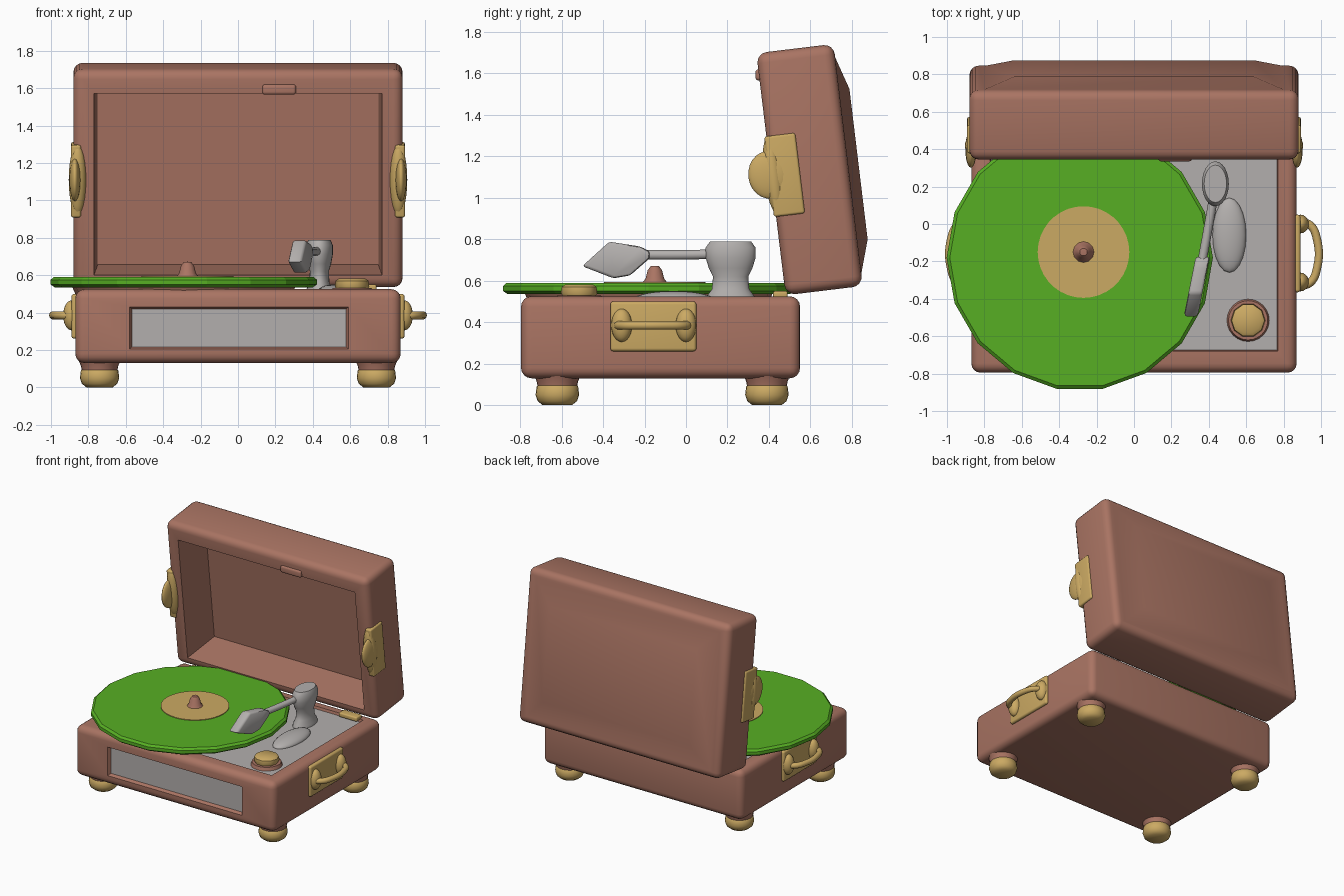
import bpy, bmesh, math
from mathutils import Vector, Matrix

if "Cube" in bpy.data.objects:
    bpy.data.objects.remove(bpy.data.objects["Cube"])


def material(name, rgb):
    m = bpy.data.materials.new(name)
    m.diffuse_color = (*rgb, 1)
    m.use_nodes = True
    m.node_tree.nodes["Principled BSDF"].inputs["Base Color"].default_value = m.diffuse_color
    return m


BROWN = material("brown leather", (0.40, 0.175, 0.125))
TAN = material("brass tan", (0.60, 0.40, 0.125))
GREY = material("warm grey", (0.45, 0.43, 0.42))
GREEN = material("record green", (0.095, 0.43, 0.017))


def finish(bm, name, *mats, smooth=True):
    bmesh.ops.recalc_face_normals(bm, faces=bm.faces)
    me = bpy.data.meshes.new(name)
    bm.to_mesh(me)
    bm.free()
    for m in mats:
        me.materials.append(m)
    ob = bpy.data.objects.new(name, me)
    bpy.context.collection.objects.link(ob)
    if smooth:
        for o in bpy.context.selected_objects:
            o.select_set(False)
        ob.select_set(True)
        bpy.context.view_layer.objects.active = ob
        bpy.ops.object.shade_smooth_by_angle(angle=math.radians(42))
    return ob


def round_box(lo, hi, r):
    """Box between two corners with rounded edges."""
    bm = bmesh.new()
    bmesh.ops.create_cube(bm, size=1)
    for v in bm.verts:
        v.co = Vector([l + (h - l) * (c + 0.5) for l, h, c in zip(lo, hi, v.co)])
    bmesh.ops.bevel(bm, geom=bm.edges[:], offset=r, segments=4, profile=0.5, affect='EDGES')
    bm.normal_update()
    return bm


def step_face(bm, direction, rect, depth, taper=0.01, mat=0):
    """Cut a rectangle into the main face on one side, then push it in or out."""
    d = Vector(direction)
    f = max((f for f in bm.faces if f.normal.dot(d) > 0.99), key=lambda f: f.calc_area())
    bmesh.ops.inset_region(bm, faces=[f], thickness=0.002, use_even_offset=True)
    axes = [a for a in range(3) if abs(d[a]) < 0.5]
    mid = f.calc_center_median()
    for v in f.verts:
        for a, (lo, hi) in zip(axes, rect):
            v.co[a] = lo if v.co[a] < mid[a] else hi
    bm.normal_update()
    bmesh.ops.inset_region(bm, faces=[f], thickness=taper, depth=depth, use_even_offset=True)
    f.material_index = mat
    bm.normal_update()


def lathe(name, profile, mat, loc, segs=24, smooth=True, scale=(1, 1, 1)):
    bm = bmesh.new()
    vs = [bm.verts.new((r, 0, z)) for r, z in profile]
    es = [bm.edges.new(p) for p in zip(vs, vs[1:])]
    bmesh.ops.spin(bm, geom=vs + es, cent=(0, 0, 0), axis=(0, 0, 1), angle=math.tau, steps=segs)
    bmesh.ops.remove_doubles(bm, verts=bm.verts, dist=1e-4)
    ob = finish(bm, name, mat, smooth=smooth)
    ob.location, ob.scale = loc, scale
    return ob


def ellipsoid(name, loc, radii, mat, tilt=0):
    bm = bmesh.new()
    bmesh.ops.create_uvsphere(bm, u_segments=20, v_segments=12, radius=1)
    ob = finish(bm, name, mat)
    ob.location, ob.scale, ob.rotation_euler.x = loc, radii, tilt
    return ob


def tube(name, pts, r, mat):
    cu = bpy.data.curves.new(name, 'CURVE')
    cu.dimensions, cu.bevel_depth, cu.bevel_resolution = '3D', r, 3
    cu.use_fill_caps = True
    sp = cu.splines.new('BEZIER')
    sp.bezier_points.add(len(pts) - 1)
    for bp, p in zip(sp.bezier_points, pts):
        bp.co = p
        bp.handle_left_type = bp.handle_right_type = 'AUTO'
    cu.resolution_u = 5
    cu.materials.append(mat)
    ob = bpy.data.objects.new(name, cu)
    bpy.context.collection.objects.link(ob)
    for o in bpy.context.selected_objects:
        o.select_set(False)
    ob.select_set(True)
    bpy.context.view_layer.objects.active = ob
    bpy.ops.object.convert(target='MESH')


# Case base with sunken grey deck and grey front panel
bm = round_box((-0.87, -0.795, 0.13), (0.87, 0.55, 0.525), 0.05)
step_face(bm, (0, 0, 1), ((-0.77, 0.77), (-0.68, 0.46)), -0.02, 0.005, 1)
step_face(bm, (0, -1, 0), ((-0.58, 0.59), (0.205, 0.43)), -0.025, 0.012, 1)
finish(bm, "case_base", BROWN, GREY)

# Open lid: hollow front, domed back, leaning forward
TILT = math.radians(6.9)
bm = round_box((-0.88, 0, 0), (0.88, 0.375, 1.175), 0.05)
step_face(bm, (0, -1, 0), ((-0.77, 0.77), (0.07, 1.05)), -0.31, 0.02)
step_face(bm, (0, 1, 0), ((-0.80, 0.80), (0.06, 1.11)), 0.05, 0.16)
lid = finish(bm, "lid", BROWN)
lid.location, lid.rotation_euler.x = (0, 0.48, 0.53), TILT

# Latch on the lid rim
bm = round_box((0.13, 0.335, 1.565), (0.31, 0.40, 1.62), 0.015)
finish(bm, "lid_latch", BROWN)

# Feet
for sx in (-1, 1):
    for y in (-0.62, 0.39):
        lathe("foot", [(0, 0), (0.07, 0), (0.095, 0.02), (0.105, 0.05), (0.1, 0.09), (0.09, 0.1), (0, 0.1)],
              TAN, (sx * 0.74, y, 0))
        lathe("foot_collar", [(0, 0.09), (0.095, 0.09), (0.1, 0.115), (0.11, 0.14), (0, 0.14)],
              BROWN, (sx * 0.74, y, 0))

# Side handles, lid clasps and hinges, mirrored left and right
for s in (-1, 1):
    xs = sorted((s * 0.855, s * 0.89))
    finish(round_box((xs[0], -0.365, 0.26), (xs[1], 0.05, 0.5), 0.015), "handle_plate", TAN)
    for y in (-0.31, 0.0):
        ellipsoid("handle_mount", (s * 0.89, y, 0.385), (0.045, 0.05, 0.08), TAN)
    loop = [(0.88, -0.33), (0.94, -0.315), (0.98, -0.23), (0.98, -0.09), (0.94, -0.005), (0.88, 0.01)]
    tube("carry_handle", [(s * x, y, 0.385) for x, y in loop], 0.022, TAN)

    xs = sorted((s * 0.84, s * 0.893))
    plate = finish(round_box((xs[0], -0.075, -0.195), (xs[1], 0.075, 0.195), 0.012), "clasp_plate", TAN)
    plate.location, plate.rotation_euler.x = (0, 0.475, 1.11), TILT
    ellipsoid("clasp_rim", (s * 0.858, 0.42, 1.11), (0.047, 0.045, 0.19), TAN, TILT)
    ellipsoid("clasp_bump", (s * 0.872, 0.40, 1.11), (0.03, 0.1, 0.115), TAN, TILT)

    xs = sorted((s * 0.58, s * 0.74))
    finish(round_box((xs[0], 0.42, 0.515), (xs[1], 0.49, 0.55), 0.01), "hinge", TAN)

# Turntable platter, faceted record, label and spindle
C = (-0.29, -0.18, 0)
lathe("platter", [(0, 0.5), (0.58, 0.5), (0.6, 0.545), (0, 0.545)], BROWN, C)
lathe("record", [(0, 0.535), (0.69, 0.535), (0.712, 0.55), (0.712, 0.575), (0.695, 0.59), (0, 0.59)],
      GREEN, C, segs=18, smooth=False)
P = (-0.27, -0.15, 0)
lathe("record_label", [(0, 0.588), (0.245, 0.588), (0.245, 0.595), (0, 0.595)], TAN, P, segs=36)
lathe("spindle", [(0.06, 0.59), (0.045, 0.61), (0.035, 0.65), (0.02, 0.67), (0, 0.672)], BROWN, P, segs=12)

# Volume knob on its ring
K = (0.61, -0.515, 0)
lathe("knob_ring", [(0, 0.5), (0.115, 0.5), (0.105, 0.53), (0, 0.53)], BROWN, K)
lathe("knob", [(0, 0.52), (0.08, 0.52), (0.092, 0.54), (0.088, 0.57), (0.07, 0.582), (0, 0.582)], TAN, K, segs=10)

# Raised pad beside the record
ellipsoid("deck_pad", (0.51, -0.06, 0.505), (0.09, 0.2, 0.045), GREY)

# Tonearm: pivot post, arm and wedge-shaped head
lathe("arm_post", [(0, 0.5), (0.12, 0.5), (0.115, 0.525), (0.09, 0.56), (0.085, 0.62), (0.105, 0.66),
                   (0.12, 0.71), (0.12, 0.76), (0.1, 0.788), (0, 0.788)],
      GREY, (0.435, 0.215, 0), scale=(0.6, 1, 1))
tube("tone_arm", [(0.425, 0.14, 0.728), (0.395, -0.03, 0.725), (0.362, -0.21, 0.725)], 0.024, GREY)

outline = [(-0.5, 0.67), (-0.37, 0.788), (-0.22, 0.765), (-0.175, 0.742),
           (-0.175, 0.708), (-0.27, 0.625), (-0.35, 0.612)]
bm = bmesh.new()
f = bm.faces.new([bm.verts.new((0.365 + 0.2 * y, y, z)) for y, z in outline])
ext = bmesh.ops.extrude_face_region(bm, geom=[f])["geom"]
bmesh.ops.translate(bm, vec=(0.075, 0, 0), verts=[g for g in ext if isinstance(g, bmesh.types.BMVert)])
bmesh.ops.recalc_face_normals(bm, faces=bm.faces)
bmesh.ops.bevel(bm, geom=bm.edges[:], offset=0.014, segments=2, profile=0.5, affect='EDGES')
finish(bm, "arm_head", GREY)
